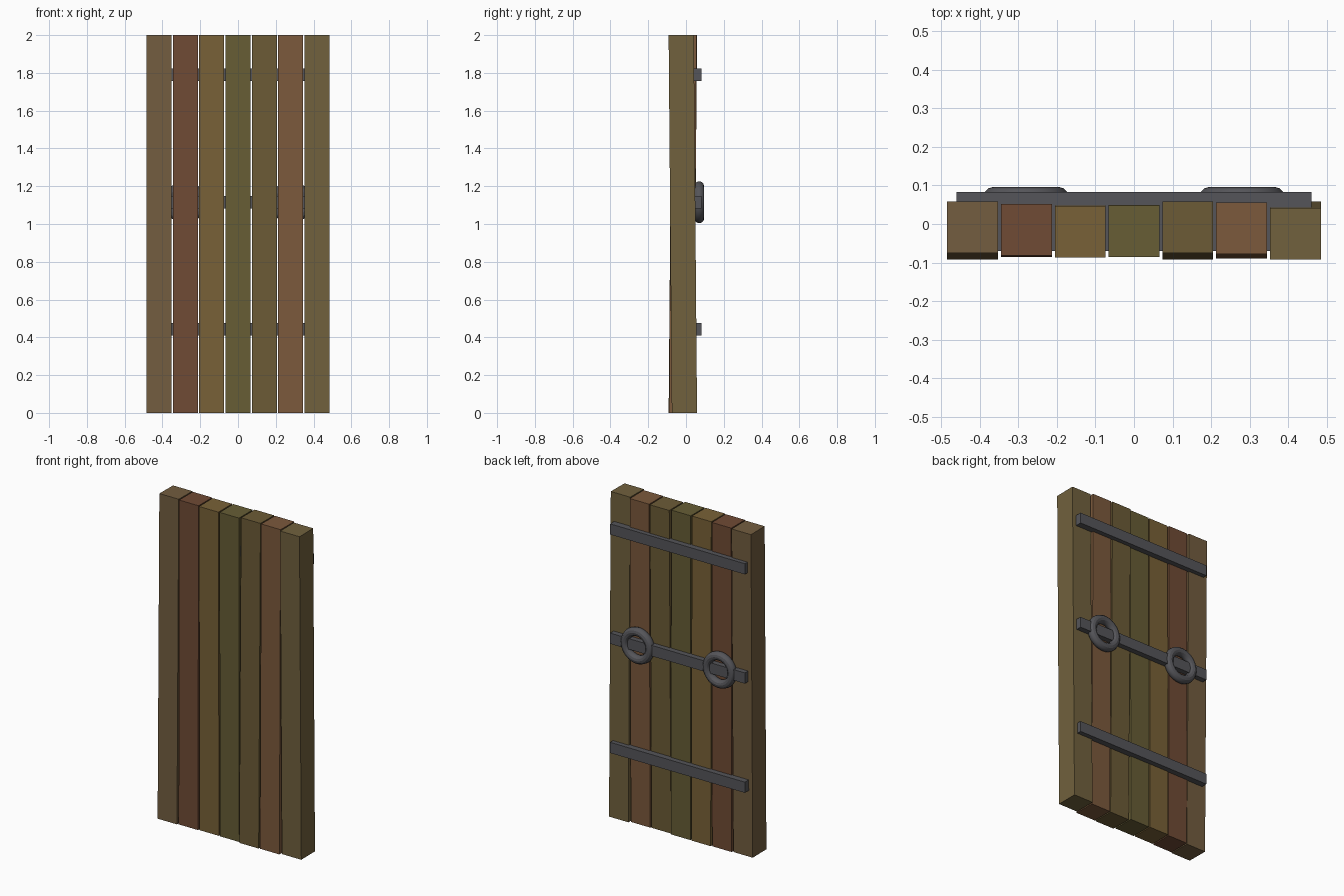
import bpy
import bmesh
from math import radians
from mathutils import Matrix

if "Cube" in bpy.data.objects:
    bpy.data.objects.remove(bpy.data.objects["Cube"])


def material(name, rgb):
    mat = bpy.data.materials.new(name)
    mat.diffuse_color = (*rgb, 1)
    mat.use_nodes = True
    mat.node_tree.nodes["Principled BSDF"].inputs["Base Color"].default_value = mat.diffuse_color
    return mat


def box(name, x, y, z, mat, lean=0.0):
    """Box from (min, max) ranges; lean shifts the top in +y and the bottom in -y."""
    bm = bmesh.new()
    centre = [(a + b) / 2 for a, b in (x, y, z)]
    size = [b - a for a, b in (x, y, z)]
    bmesh.ops.create_cube(bm, size=1, matrix=Matrix.Diagonal((*size, 1)))
    bmesh.ops.rotate(bm, verts=bm.verts, matrix=Matrix.Rotation(-lean, 3, 'X'))
    mesh = bpy.data.meshes.new(name)
    bm.to_mesh(mesh)
    bm.free()
    mesh.materials.append(mat)
    obj = bpy.data.objects.new(name, mesh)
    obj.location = centre
    bpy.context.collection.objects.link(obj)
    return obj


# Planks: slightly different leans and wood tints
leans = [0.0085, 0.002, -0.003, -0.0015, 0.0085, 0.0055, -0.0085]
woods = [(0.17, 0.11, 0.05), (0.16, 0.07, 0.035), (0.19, 0.12, 0.038),
         (0.135, 0.11, 0.036), (0.15, 0.105, 0.037), (0.20, 0.10, 0.045),
         (0.165, 0.12, 0.047)]
pitch, width = 0.1395, 0.132
for i, (lean, rgb) in enumerate(zip(leans, woods)):
    x = (i - 3) * pitch
    box(f"plank_{i + 1}", (x - width / 2, x + width / 2), (-0.0835, 0.05),
        (0, 2), material(f"wood_{i + 1}", rgb), lean)

# Iron crossbars, let deep into the planks
iron = material("iron", (0.09, 0.09, 0.10))
for name, z in (("lower", 0.442), ("middle", 1.116), ("upper", 1.79)):
    box(f"{name}_crossbar", (-0.46, 0.46), (-0.07, 0.083),
        (z - 0.033, z + 0.033), iron)

# Ring handles lying flat on the middle bar
for side, x in (("left", -0.28), ("right", 0.28)):
    bpy.ops.mesh.primitive_torus_add(
        major_radius=0.085, minor_radius=0.026, major_segments=48,
        minor_segments=12, location=(x, 0.07, 1.115), rotation=(radians(90), 0, 0))
    ring = bpy.context.object
    ring.name = f"{side}_ring_handle"
    ring.data.materials.append(iron)
    bpy.ops.object.shade_smooth_by_angle()
